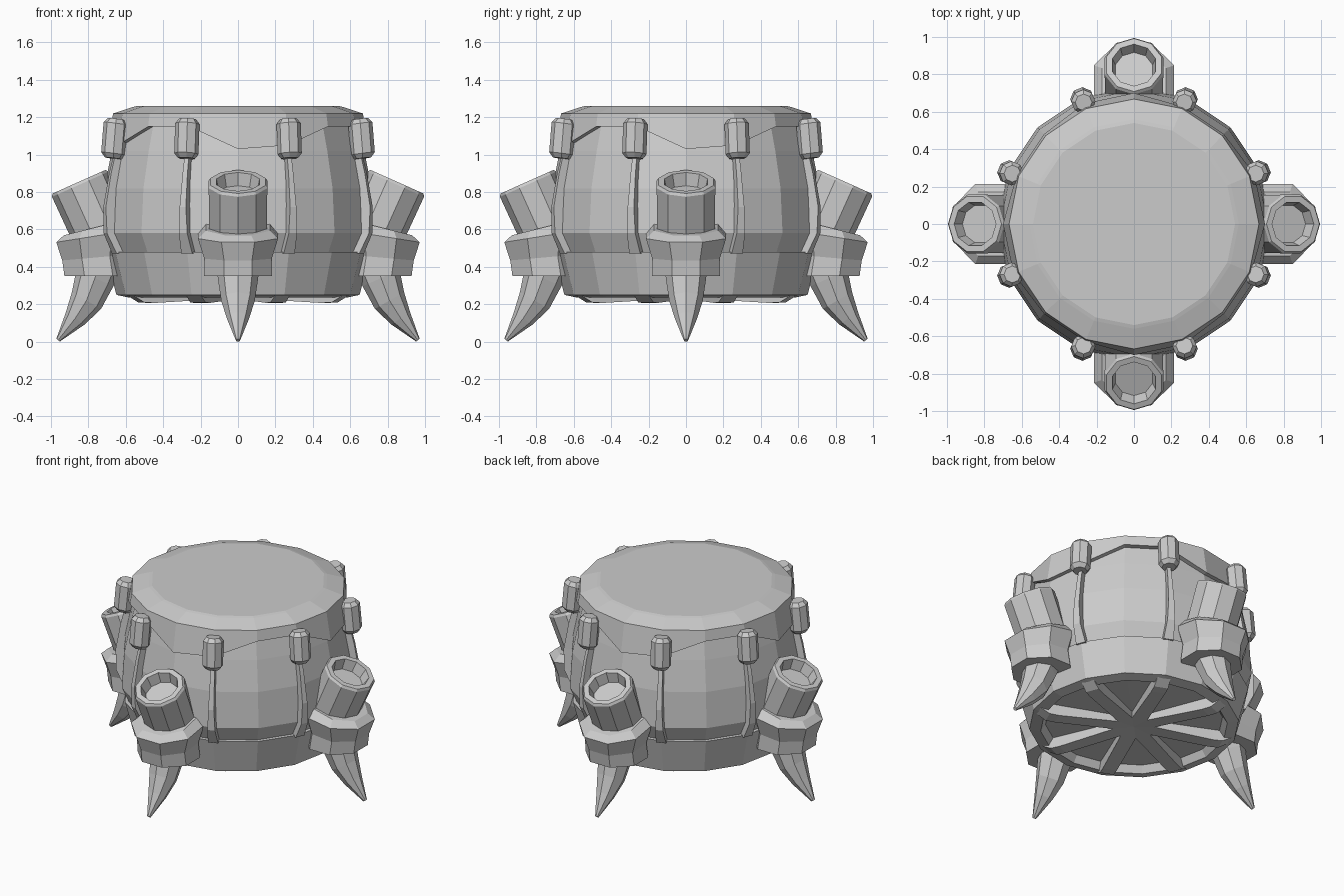
import bpy, bmesh
from math import sin, cos, pi, radians
from mathutils import Vector, Matrix

if "Cube" in bpy.data.objects:
    bpy.data.objects.remove(bpy.data.objects["Cube"])


def loft(name, rings, angle=0.0, cap_start=True, cap_end=True):
    """Skin a list of equal-length point rings, then turn about z."""
    bm = bmesh.new()
    vs = [[bm.verts.new(p) for p in ring] for ring in rings]
    n = len(rings[0])
    for a, b in zip(vs, vs[1:]):
        for i in range(n):
            j = (i + 1) % n
            bm.faces.new((a[i], a[j], b[j], b[i]))
    if cap_start:
        bm.faces.new(vs[0][::-1])
    if cap_end:
        bm.faces.new(vs[-1])
    bmesh.ops.recalc_face_normals(bm, faces=bm.faces)
    bm.transform(Matrix.Rotation(angle, 4, 'Z'))
    me = bpy.data.meshes.new(name)
    bm.to_mesh(me)
    bm.free()
    ob = bpy.data.objects.new(name, me)
    bpy.context.collection.objects.link(ob)
    return ob


def ring(x, z, r, n, tilt=0.0, phase=0.0):
    """Regular polygon centred at (x, 0, z); positive tilt leans it outward."""
    t = radians(tilt)
    u, v = Vector((cos(t), 0, -sin(t))), Vector((0, 1, 0))
    return [Vector((x, 0, z)) + r * (cos(a) * u + sin(a) * v)
            for a in (2 * pi * i / n + phase for i in range(n))]


def bar(name, pts, angle):
    """Rectangular strip; each point is outer r, z, inner r, z, half width."""
    loft(name, [[(ro, -w, zo), (ro, w, zo), (ri, w, zi), (ri, -w, zi)]
                for ro, zo, ri, zi, w in pts], angle)


# Barrel-shaped body with lower band and recessed underside
body = [(1.20, .63), (1.02, .675), (.82, .715), (.58, .73), (.48, .685),
        (.48, .71), (.25, .65), (.235, .58), (.28, .55), (.27, .02)]
loft("body", [ring(0, z, r, 16) for z, r in body])

# Drum skin with a wavy lower hem, repeating every quarter turn
hem = [1.03, 1.05, 1.15, 1.15]


def hem_ring(inset):
    pts = []
    for i in range(16):
        z, a = hem[i % 4], i * pi / 8
        r = .668 + (1.22 - z) * .17 - inset
        pts.append((r * cos(a), r * sin(a), z))
    return pts


loft("drum_skin", [ring(0, 1.26, .54, 16), ring(0, 1.255, .56, 16),
                   ring(0, 1.22, .668, 16), hem_ring(0), hem_ring(.05)],
     cap_end=False)

# Pegs, side cords and underside spokes, eight of each
for k in range(8):
    a = pi / 8 + k * pi / 4
    loft(f"peg_{k}", [ring(.722, .98, .045, 8, -8, pi / 8),
                      ring(.722, 1.005, .065, 8, -8, pi / 8),
                      ring(.708, 1.165, .065, 8, -8, pi / 8),
                      ring(.704, 1.19, .045, 8, -8, pi / 8)], a)
    bar(f"cord_{k}", [(.71, 1.02, .64, 1.02, .012), (.74, .90, .66, .90, .014),
                      (.772, .72, .69, .72, .018), (.768, .58, .69, .58, .024),
                      (.715, .47, .65, .47, .032)], a)
    bar(f"spoke_{k}", [(0, .235, 0, .29, .05), (.50, .207, .50, .29, .045),
                       (.56, .21, .56, .29, .045),
                       (.645, .26, .63, .30, .04)], a)

# Four legs: tusk foot, octagonal collar and open tube
for k in range(4):
    a = k * pi / 2
    loft(f"tusk_{k}", [ring(.75, .38, .11, 8, -20), ring(.765, .34, .108, 8, -24),
                       ring(.81, .22, .09, 8, -30), ring(.87, .125, .06, 8, -34),
                       ring(.962, .008, .012, 8, -40)], a)
    loft(f"collar_{k}", [ring(.745, .35, .198, 8, 0, pi / 8),
                         ring(.76, .45, .195, 8, 5, pi / 8),
                         ring(.76, .565, .232, 8, 9, pi / 8),
                         ring(.765, .61, .185, 8, 14, pi / 8)], a)
    top, d = Vector((.85, 0, .855)), Vector((.407, 0, .914))
    rings = []
    for depth, r in [(.38, .16), (.015, .165), (0, .155), (0, .122), (.07, .105)]:
        c = top - d * depth
        rings.append(ring(c.x, c.z, r, 10, 24))
    loft(f"tube_{k}", rings, a)
